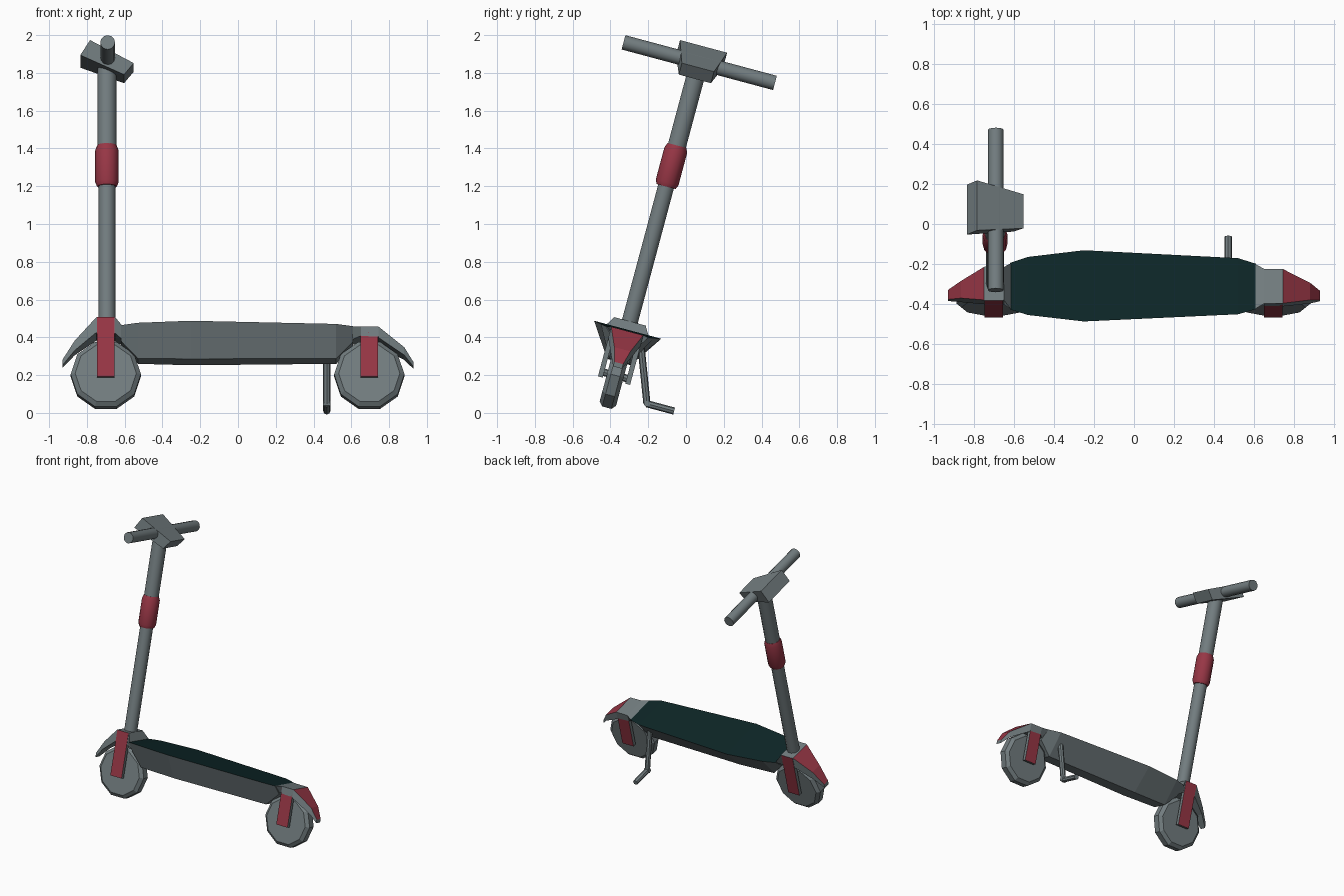
import bpy, bmesh, math
from mathutils import Matrix, Vector

if "Cube" in bpy.data.objects:
    bpy.data.objects.remove(bpy.data.objects["Cube"])

# Whole scooter leans on its kickstand: local frame (x, sideways, up) is tilted
LEAN = Matrix.Translation((0, -0.422, 0.018)) @ Matrix.Rotation(math.radians(-15), 4, 'X')


def material(name, rgb):
    m = bpy.data.materials.new(name)
    m.diffuse_color = (*rgb, 1)
    m.use_nodes = True
    m.node_tree.nodes["Principled BSDF"].inputs["Base Color"].default_value = m.diffuse_color
    return m


GREY = material("grey", (0.17, 0.205, 0.215))
RED = material("red", (0.31, 0.037, 0.06))
DARK = material("dark_green", (0.004, 0.019, 0.02))


def finish(name, bm, mats, rule=None, smooth=False):
    """Turn a bmesh into an object; rule(normal) picks faces for the second material."""
    bmesh.ops.recalc_face_normals(bm, faces=bm.faces)
    bm.normal_update()
    for f in bm.faces:
        f.material_index = 1 if rule and rule(f.normal) else 0
        f.smooth = False
    me = bpy.data.meshes.new(name)
    bm.to_mesh(me)
    bm.free()
    for m in mats:
        me.materials.append(m)
    ob = bpy.data.objects.new(name, me)
    bpy.context.collection.objects.link(ob)
    ob.matrix_world = LEAN
    if smooth:
        bpy.ops.object.select_all(action='DESELECT')
        ob.select_set(True)
        bpy.context.view_layer.objects.active = ob
        bpy.ops.object.shade_smooth_by_angle(angle=math.radians(40))
    return ob


def skin(bm, rings):
    loops = [[bm.verts.new(p) for p in r] for r in rings]
    n = len(loops[0])
    for a, b in zip(loops, loops[1:]):
        for i in range(n):
            j = (i + 1) % n
            bm.faces.new((a[i], a[j], b[j], b[i]))
    bm.faces.new(loops[0])
    bm.faces.new(loops[-1][::-1])


def loft(name, sections, mats, rule=None):
    """Sections along x: (x, top height, top half width, bottom height, bottom half width)."""
    bm = bmesh.new()
    skin(bm, [[(x, -a, t), (x, a, t), (x, b, u), (x, -b, u)] for x, t, a, u, b in sections])
    return finish(name, bm, mats, rule)


def lathe(name, base, axis, profile, sides, mat, smooth=True, turn=0.0):
    """Profile of (distance along axis, radius)."""
    q = Vector(axis).to_track_quat('Z', 'Y')
    rings = []
    for h, r in profile:
        rings.append([Vector(base) + q @ Vector((r * math.cos(turn + k * math.tau / sides),
                      r * math.sin(turn + k * math.tau / sides), h)) for k in range(sides)])
    bm = bmesh.new()
    skin(bm, rings)
    return finish(name, bm, [mat], smooth=smooth)


def box(name, x0, x1, y0, y1, z0, z1, mats, rule=None):
    bm = bmesh.new()
    skin(bm, [[(x0, y0, z), (x1, y0, z), (x1, y1, z), (x0, y1, z)] for z in (z0, z1)])
    return finish(name, bm, mats, rule)


def facing_up(n):
    return n.z > 0.35


# Deck with dark footboard on top
loft("deck", [(-0.62, 0.43, 0.12, 0.36, 0.06), (-0.53, 0.435, 0.15, 0.265, 0.055),
              (-0.25, 0.437, 0.184, 0.26, 0.065), (0.52, 0.43, 0.145, 0.265, 0.055),
              (0.61, 0.425, 0.117, 0.36, 0.05)], [GREY, DARK], lambda n: n.z > 0.8)

# Crowns joining deck and fork legs
loft("front_crown", [(-0.75, 0.483, 0.085, 0.395, 0.085), (-0.65, 0.483, 0.085, 0.395, 0.085),
                     (-0.615, 0.43, 0.119, 0.37, 0.06)], [GREY])
loft("rear_crown", [(0.605, 0.425, 0.116, 0.37, 0.05), (0.65, 0.43, 0.09, 0.38, 0.088),
                    (0.745, 0.43, 0.088, 0.375, 0.088)], [GREY])

# Fenders, red on the outside
loft("front_fender", [(-0.75, 0.483, 0.085, 0.40, 0.085), (-0.865, 0.365, 0.044, 0.31, 0.05),
                      (-0.93, 0.265, 0.024, 0.235, 0.024)], [GREY, RED], facing_up)
loft("rear_fender", [(0.745, 0.43, 0.088, 0.37, 0.088), (0.88, 0.33, 0.044, 0.285, 0.05),
                     (0.928, 0.255, 0.024, 0.23, 0.024)], [GREY, RED], facing_up)

# Wheels, axles and fork legs
for end, x, top in (("front", -0.70, 0.483), ("rear", 0.695, 0.43)):
    lathe(end + "_wheel", (x, 0, 0.187), (0, 1, 0),
          [(-0.045, 0.162), (-0.025, 0.186), (0.025, 0.186), (0.045, 0.162)], 10, GREY, False)
    lathe(end + "_axle", (x, 0, 0.187), (0, 1, 0), [(-0.07, 0.02), (0.07, 0.02)], 8, GREY)
    for side, s in (("left", 1), ("right", -1)):
        y0, y1 = sorted((s * 0.062, s * 0.088))
        box(f"{end}_{side}_fork_leg", x - 0.047, x + 0.047, y0, y1, 0.158, top,
            [GREY, RED], lambda n, s=s: n.y * s > 0.7)

# Steering stem with red collar
SX = -0.694
lathe("lower_stem", (SX, 0, 0), (0, 0, 1), [(0.42, 0.045), (1.24, 0.045)], 10, GREY)
lathe("stem_collar", (SX, 0, 0), (0, 0, 1),
      [(1.222, 0.052), (1.245, 0.062), (1.42, 0.062), (1.447, 0.052)], 12, RED)
lathe("upper_stem", (SX, 0, 0), (0, 0, 1), [(1.42, 0.051), (1.87, 0.051)], 10, GREY)

# Handlebar and wedge-shaped display head
lathe("handlebar", (-0.69, 0, 1.901), (0, 1, 0), [(-0.415, 0.039), (0.415, 0.039)], 12, GREY)
bm = bmesh.new()
skin(bm, [[(x0, -w, z0), (x0, w, z0), (x1, w, z1), (x1, -w, z1)] for x0, z0, x1, z1, w in
          ((-0.783, 1.99, -0.835, 1.908, 0.129), (-0.552, 1.875, -0.603, 1.812, 0.088))])
finish("display_head", bm, [GREY])

# Kickstand
path = [Vector((0.47, 0.08, 0.40)), Vector((0.47, 0.20, 0.085)), Vector((0.47, 0.349, 0.085))]
for name, a, b in (("kickstand_leg", path[0], path[1]), ("kickstand_foot", path[1], path[2])):
    lathe(name, a, b - a, [(0, 0.019), ((b - a).length, 0.019)], 8, GREY)
lathe("kickstand_elbow", path[1], (1, 0, 0), [(-0.019, 0.016), (0.019, 0.016)], 8, GREY)
